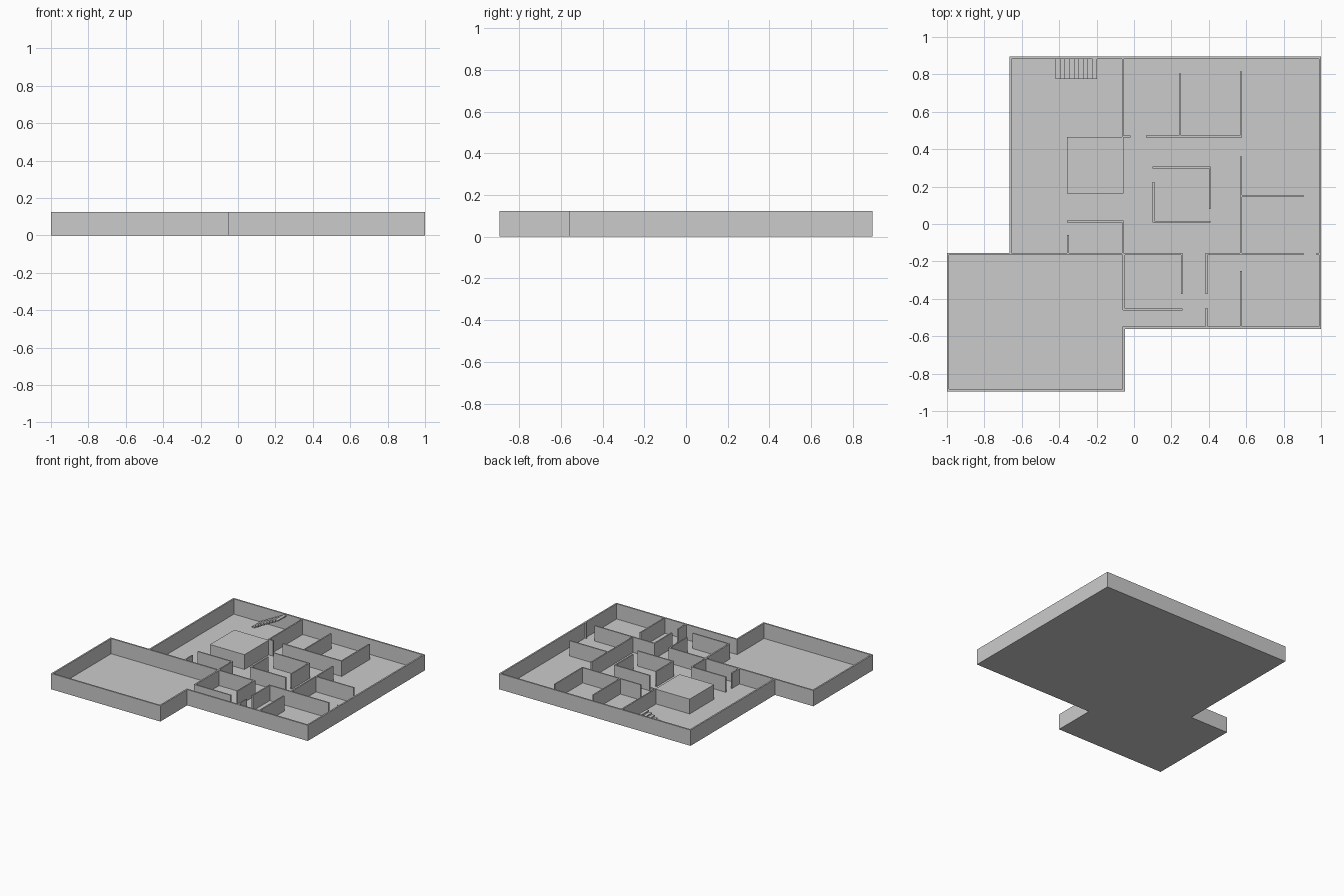
import bpy, bmesh

H = 0.124      # wall height
T = 0.012      # wall thickness
FLOOR = 0.004  # floor slab thickness


def boxes(name, specs):
    """One object made of boxes given as (x0, x1, y0, y1, z0, z1)."""
    bm = bmesh.new()
    for x0, x1, y0, y1, z0, z1 in specs:
        v = bmesh.ops.create_cube(bm, size=1)["verts"]
        bmesh.ops.scale(bm, vec=(x1 - x0, y1 - y0, z1 - z0), verts=v)
        bmesh.ops.translate(bm, vec=((x0 + x1) / 2, (y0 + y1) / 2, (z0 + z1) / 2), verts=v)
    me = bpy.data.meshes.new(name)
    bm.to_mesh(me)
    bm.free()
    ob = bpy.data.objects.new(name, me)
    bpy.context.collection.objects.link(ob)
    return ob


def walls(name, lines, t=T):
    """Straight walls along centre lines (x0, y0, x1, y1)."""
    h = t / 2
    boxes(name, [(min(a, c) - h, max(a, c) + h, min(b, d) - h, max(b, d) + h, 0, H)
                 for a, b, c, d in lines])


# floor slabs: annex, west wing, east wing
boxes("floor", [
    (-1, -0.05, -0.895, -0.155, 0, FLOOR),
    (-0.665, -0.05, -0.155, 0.895, 0, FLOOR),
    (-0.05, 1, -0.56, 0.895, 0, FLOOR),
])

# outer walls of the house
walls("house_outer_walls", [
    (-0.66, 0.889, 0.994, 0.889),
    (0.994, -0.555, 0.994, 0.889),
    (-0.055, -0.555, 0.994, -0.555),
    (-0.66, -0.16, -0.66, 0.889),
])

# annex walls, doorway into the house near its south end
walls("annex_walls", [
    (-0.994, -0.16, -0.055, -0.16),
    (-0.994, -0.889, -0.994, -0.16),
    (-0.994, -0.889, -0.055, -0.889),
    (-0.055, -0.889, -0.055, -0.555),
    (-0.055, -0.455, -0.055, -0.16),
])

# north row of rooms
walls("north_room_walls", [
    (-0.06, 0.468, -0.06, 0.889),
    (-0.06, 0.468, -0.025, 0.468),
    (0.07, 0.468, 0.57, 0.468),
    (0.245, 0.468, 0.245, 0.8),
    (0.573, 0.468, 0.573, 0.81),
], 0.01)

# east rooms
walls("east_room_walls", [
    (0.573, -0.16, 0.573, 0.355),
    (0.573, 0.15, 0.9, 0.15),
    (0.387, -0.16, 0.9, -0.16),
    (0.98, -0.16, 0.994, -0.16),
], 0.01)

# south rooms
walls("south_room_walls", [
    (-0.055, -0.16, 0.255, -0.16),
    (0.255, -0.37, 0.255, -0.16),
    (-0.055, -0.457, 0.255, -0.457),
    (0.387, -0.37, 0.387, -0.16),
    (0.387, -0.555, 0.387, -0.455),
    (0.573, -0.555, 0.573, -0.255),
], 0.01)

# central square room with two corner doorways
walls("central_room_walls", [
    (0.105, 0.303, 0.405, 0.303),
    (0.105, 0.012, 0.405, 0.012),
    (0.105, 0.012, 0.105, 0.22),
    (0.405, 0.085, 0.405, 0.303),
], 0.01)

# small west room
walls("small_room_walls", [
    (-0.353, 0.013, -0.06, 0.013),
    (-0.06, -0.16, -0.06, 0.013),
    (-0.353, -0.16, -0.353, -0.065),
], 0.01)

# solid block in the hall
boxes("hall_block", [(-0.357, -0.057, 0.162, 0.464, 0, 0.12)])

# open staircase rising along the north wall
N = 9
step, rise = 0.222 / N, (H - 0.008) / N
boxes("stair_treads", [
    (-0.42 + i * step, -0.42 + (i + 1) * step, 0.775, 0.885,
     (i + 1) * rise - 0.009, (i + 1) * rise) for i in range(N)])
